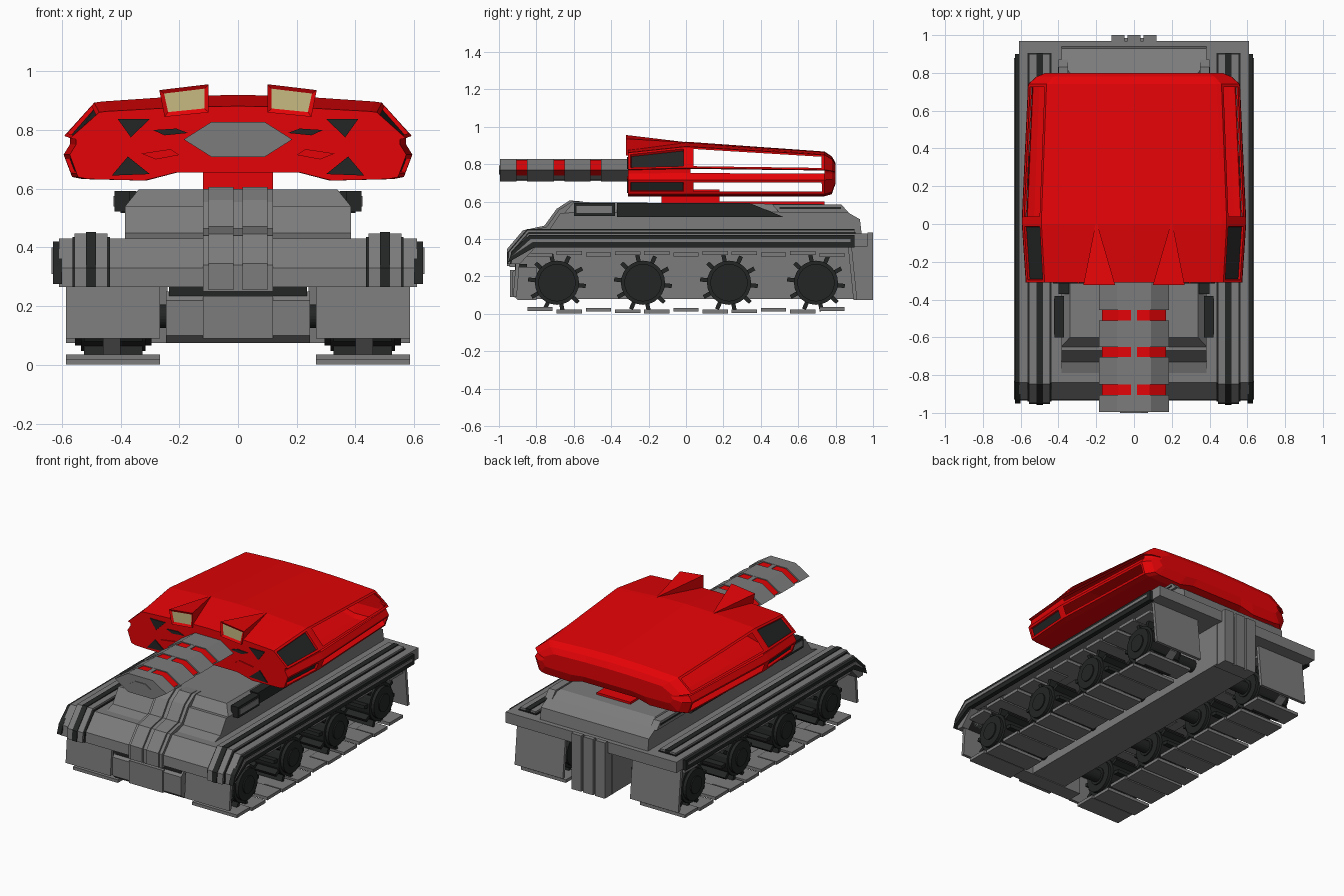
import bpy, bmesh, math
from mathutils import Matrix

if "Cube" in bpy.data.objects:
    bpy.data.objects.remove(bpy.data.objects["Cube"])


def material(name, rgb):
    m = bpy.data.materials.new(name)
    m.diffuse_color = (*rgb, 1)
    m.use_nodes = True
    m.node_tree.nodes["Principled BSDF"].inputs["Base Color"].default_value = m.diffuse_color
    return m


RED = material("red_paint", (0.78, 0.001, 0.002))
GREY = material("grey_metal", (0.2, 0.2, 0.2))
DARK = material("dark_rubber", (0.017, 0.018, 0.018))
LAMP = material("pale_yellow", (0.57, 0.49, 0.22))


def finish(name, bm, *mats):
    bmesh.ops.recalc_face_normals(bm, faces=bm.faces)
    me = bpy.data.meshes.new(name)
    bm.to_mesh(me)
    bm.free()
    for m in mats:
        me.materials.append(m)
    ob = bpy.data.objects.new(name, me)
    bpy.context.collection.objects.link(ob)
    return ob


def prism(name, mat, profile, a, b, axis="x"):
    """Extrude a closed profile from a to b; (y,z) along x, or (x,z) along y."""
    bm = bmesh.new()
    place = (lambda p, t: (t, p[0], p[1])) if axis == "x" else (lambda p, t: (p[0], t, p[1]))
    lo = [bm.verts.new(place(p, a)) for p in profile]
    hi = [bm.verts.new(place(p, b)) for p in profile]
    bm.faces.new(lo)
    bm.faces.new(hi)
    for i in range(len(lo)):
        j = (i + 1) % len(lo)
        bm.faces.new((lo[i], lo[j], hi[j], hi[i]))
    return finish(name, bm, mat)


def box(name, mat, x0, x1, y0, y1, z0, z1):
    return prism(name, mat, [(y0, z0), (y1, z0), (y1, z1), (y0, z1)], x0, x1)


def fender_profile(d, end):
    """Fender outline raised by d."""
    return [(-0.935 - d, 0.265), (-0.93 - d, 0.33), (-0.84 - d * 0.4, 0.43 + d), (end, 0.43 + d),
            (end, 0.36), (-0.8, 0.36), (-0.89, 0.265)]


# Hull: wide deck plate, inner body, nose and rear
prism("fender_deck", GREY, fender_profile(0, 0.97), -0.61, 0.61)
box("inner_hull", GREY, -0.125, 0.125, -0.82, 0.93, 0.08, 0.4)
prism("lower_nose", GREY, [(-0.90, 0.075), (-0.93, 0.1), (-0.93, 0.22), (-0.9, 0.25), (-0.8, 0.25), (-0.8, 0.075)], -0.245, 0.245)
box("lower_nose_panel", GREY, -0.12, 0.12, -0.94, -0.85, 0.09, 0.235)
box("nose_gap", DARK, -0.235, 0.235, -0.915, -0.85, 0.235, 0.265)
box("rear_box", GREY, -0.12, 0.12, 0.9, 0.985, 0.075, 0.42)
for x in (-0.12, -0.035, 0.05):
    box("rear_box_rib", GREY, x, x + 0.07, 0.97, 1.0, 0.075, 0.435)

# Upper deck with chamfered top
prism("lower_deck", GREY, [(-0.82, 0.42), (-0.73, 0.45), (-0.67, 0.54), (0.86, 0.545), (0.93, 0.505), (0.94, 0.42)], -0.385, 0.385)
top = prism("upper_deck", GREY, [(-0.65, 0.54), (-0.6, 0.597), (0.8, 0.585), (0.86, 0.545)], -0.385, 0.385)
for v in top.data.vertices:
    if v.co.z > 0.57:
        v.co.x *= 0.88

# Raised ribs running over the nose
nose = [(-0.945, 0.25), (-0.945, 0.34), (-0.86, 0.44), (-0.745, 0.465), (-0.68, 0.555), (-0.61, 0.6)]
nose_back = [(-0.55, 0.6), (-0.55, 0.4), (-0.8, 0.25)]
prism("nose_panel", GREY, nose + nose_back, -0.12, 0.12)
for x in (-0.1, 0.015):
    prism("nose_rib", GREY, [(y - 0.012, z + 0.006) for y, z in nose] + nose_back, x, x + 0.085)


def wheel(name, s, y):
    """Stepped wheel with ten studs and an inner axle."""
    bm = bmesh.new()
    turn = Matrix.Translation((s * 0.425, y, 0.166)) @ Matrix.Rotation(math.pi / 2, 4, "Y")
    for r, depth in ((0.118, 0.22), (0.1, 0.26), (0.055, 0.275), (0.04, 0.5)):
        m = turn if r > 0.05 else turn @ Matrix.Translation((0, 0, -s * 0.12))
        bmesh.ops.create_cone(bm, cap_ends=True, segments=24, radius1=r, radius2=r, depth=depth, matrix=m)
    for k in range(10):
        a = Matrix.Rotation(k * math.tau / 10 + 0.2, 4, "Z")
        m = turn @ a @ Matrix.Translation((0.135, 0, 0)) @ Matrix.Diagonal((0.04, 0.022, 0.2, 1))
        bmesh.ops.create_cube(bm, size=1, matrix=m)
    finish(name, bm, DARK)


belt = [(-0.82, 0.03), (-0.4, 0.026), (0, 0.03), (0.4, 0.026), (0.82, 0.03), (0.885, 0.075), (0.86, 0.31),
        (0.7, 0.33), (0.23, 0.31), (-0.23, 0.31), (-0.7, 0.335), (-0.82, 0.31), (-0.89, 0.1)]

for s, side in ((1, "right"), (-1, "left")):
    # Fender rails and side strips
    for d, x0, x1, mat, end in ((0.006, 0.436, 0.563, DARK, 0.905), (0.018, 0.445, 0.556, GREY, 0.9), (0.023, 0.483, 0.517, DARK, 0.902)):
        prism(side + "_fender_rail", mat, fender_profile(d, end), s * x0, s * x1)
    strip = [(-0.95, 0.275), (-0.93, 0.335), (-0.84, 0.42), (0.9, 0.42), (0.9, 0.355), (-0.81, 0.355)]
    prism(side + "_side_strip", DARK, strip, s * 0.6, s * 0.63)
    prism(side + "_side_stripe", GREY, [(-0.93, 0.31), (-0.83, 0.4), (0.88, 0.4), (0.88, 0.383), (-0.82, 0.383)], s * 0.62, s * 0.635)
    # Deck side boxes
    prism(side + "_deck_bar", DARK, [(-0.37, 0.518), (-0.37, 0.592), (0.34, 0.592), (0.52, 0.518)], s * 0.345, s * 0.4)
    box(side + "_deck_box_frame", DARK, s * 0.37, s * 0.42, -0.6, -0.38, 0.522, 0.592)
    box(side + "_deck_box", GREY, s * 0.385, s * 0.424, -0.585, -0.395, 0.54, 0.575)
    prism(side + "_rear_deck_bar", GREY, [(0.5, 0.54), (0.46, 0.585), (0.83, 0.585), (0.87, 0.54)], s * 0.35, s * 0.4)
    box(side + "_rear_deck_slot", DARK, s * 0.39, s * 0.403, 0.5, 0.83, 0.56, 0.57)
    # Mud flaps
    prism(side + "_front_flap", GREY, [(-0.925, 0.09), (-0.91, 0.27), (-0.89, 0.27), (-0.905, 0.09)], s * 0.265, s * 0.585)
    prism(side + "_rear_flap", GREY, [(0.895, 0.075), (0.865, 0.37), (0.885, 0.37), (0.915, 0.075)], s * 0.24, s * 0.585)
    for i, y in enumerate((-0.69, -0.23, 0.23, 0.695)):
        wheel(f"{side}_wheel_{i + 1}", s, y)
    # Track belt and plates
    bm = bmesh.new()
    a = [bm.verts.new((s * 0.40, *p)) for p in belt]
    b = [bm.verts.new((s * 0.46, *p)) for p in belt]
    for i in range(len(belt)):
        j = (i + 1) % len(belt)
        bm.faces.new((a[i], a[j], b[j], b[i]))
    finish(side + "_track_belt", bm, GREY)
    bm = bmesh.new()
    for i in range(11):
        y = -0.78 + i * 0.156
        z = 0.01 + 0.006 * (1 - math.cos(math.tau * (y - 0.23) / 0.46)) + (0.012 if i in (0, 10) else 0)
        for zz in (z, 0.335 - z * 0.8):
            m = Matrix.Translation((s * 0.425, y, zz)) @ Matrix.Diagonal((0.32, 0.135, 0.02, 1))
            bmesh.ops.create_cube(bm, size=1, matrix=m)
    finish(side + "_track_plates", bm, GREY)

# Turret neck and its base plate on the deck
box("turret_neck", RED, -0.12, 0.12, -0.13, 0.18, 0.58, 0.665)
box("neck_base_plate", RED, -0.12, 0.12, 0.17, 0.74, 0.58, 0.599)

# Turret shell lofted from scaled half-sections, with open side slots
half = [(0, .92), (.2, .915), (.465, .897), (.49, .893), (.592, .78), (.572, .775), (.572, .752), (.594, .716),
        (.565, .64), (.53, .633), (.33, .628), (.22, .655), (0, .655)]
ring = half + [(-x, z) for x, z in half[-2:0:-1]]
sections = [(-0.31, 0.965, 0.78, 1), (0, 1, 1, 1), (0.025, 1, 0.99, 1), (0.74, 0.945, 0.7, 1), (0.78, 0.87, 0.55, 0.9), (0.8, 0.79, 0.35, 0.4)]
bm = bmesh.new()
loops = []
for y, k, t, b in sections:
    loops.append([bm.verts.new((x * k, y, 0.745 + (z - 0.745) * (t if z > 0.745 else b))) for x, z in ring])
n = len(ring)
windows, openings, slots = [], [], []
for r in range(len(loops) - 1):
    for j in range(n):
        k = (j + 1) % n
        f = bm.faces.new((loops[r][j], loops[r][k], loops[r + 1][k], loops[r + 1][j]))
        if j in (3, 7, 16, 20) and r in (0, 2):
            (windows if r == 0 else openings).append(f)
        elif j in (5, 18) and r == 2:
            slots.append(f)
bm.faces.new(loops[0])
bm.faces.new(loops[-1])
bmesh.ops.recalc_face_normals(bm, faces=bm.faces)
bmesh.ops.inset_individual(bm, faces=windows + openings, thickness=0.02, depth=0)
bmesh.ops.inset_individual(bm, faces=windows, thickness=0.003, depth=-0.014)
for f in windows:
    f.material_index = 1
bmesh.ops.delete(bm, geom=openings + slots, context="FACES")
finish("turret_shell", bm, RED, DARK)

# Front vents and lamps
for s, side in ((1, "right"), (-1, "left")):
    vents = [(DARK, [(.30, .838), (.41, .838), (.365, .775)]), (DARK, [(.30, .65), (.43, .645), (.375, .71)]),
             (DARK, [(.17, .79), (.21, .805), (.29, .80), (.25, .782)]), (RED, [(.20, .715), (.23, .735), (.33, .72), (.28, .70)])]
    for mat, pts in vents:
        prism(side + "_front_vent", mat, [(s * x, z) for x, z in pts], -0.316, -0.308, "y")
    bm = bmesh.new()
    front = [(.10, .956), (.268, .936), (.25, .845), (.10, .86)]
    q = [bm.verts.new((s * x, -0.322, z)) for x, z in front]
    tip = bm.verts.new((s * 0.2, 0.02, 0.915))
    lens = bm.faces.new(q)
    for i in range(4):
        bm.faces.new((q[i], q[(i + 1) % 4], tip))
    bmesh.ops.recalc_face_normals(bm, faces=bm.faces)
    bmesh.ops.inset_individual(bm, faces=[lens], thickness=0.02, depth=-0.008)
    lens.material_index = 1
    finish(side + "_lamp", bm, RED, LAMP)


# Hexagonal gun barrel: grey sleeves around a core with red upper bands
def hexagon(k):
    return [(x * k, 0.768 + z * k) for x, z in
            ((-.185, 0), (-.09, .06), (.09, .06), (.185, 0), (.09, -.06), (-.09, -.06))]


prism("barrel_core", GREY, hexagon(0.88), -0.97, -0.28, "y")
upper = hexagon(0.91)[:4] + [(0.125, 0.74), (-0.125, 0.74)]
for i, y in enumerate((-0.91, -0.71, -0.515)):
    prism(f"barrel_band_{i + 1}", RED, upper, y, y + 0.065, "y")
for i, (y0, y1) in enumerate(((-0.995, -0.905), (-0.85, -0.705), (-0.65, -0.51), (-0.455, -0.28))):
    prism(f"barrel_sleeve_{i + 1}", GREY, hexagon(1), y0, y1, "y")
box("barrel_spine", GREY, -0.015, 0.015, -0.98, -0.3, 0.709, 0.827)
prism("barrel_cap", GREY, hexagon(0.4), -1.0, -0.99, "y")
